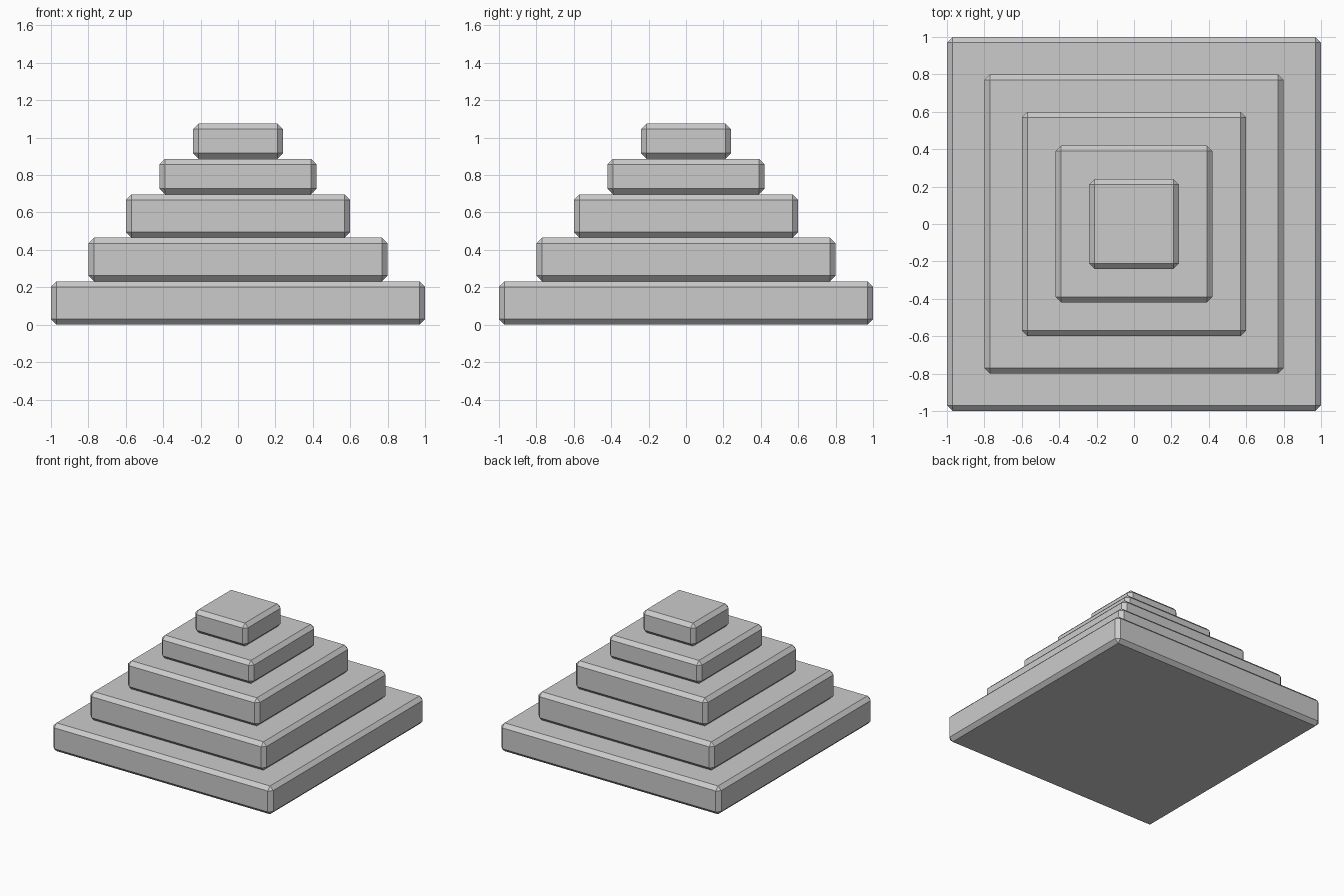
import bpy

if "Cube" in bpy.data.objects:
    bpy.data.objects.remove(bpy.data.objects["Cube"])

BEVEL = 0.03


def tier(name, half, z0, z1):
    """Square slab with every edge chamfered."""
    bpy.ops.mesh.primitive_cube_add(size=1, location=(0, 0, (z0 + z1) / 2))
    ob = bpy.context.object
    ob.name = name
    ob.scale = (2 * half, 2 * half, z1 - z0)
    bpy.ops.object.transform_apply(location=False, rotation=False, scale=True)
    mod = ob.modifiers.new("chamfer", 'BEVEL')
    mod.width = BEVEL
    mod.segments = 1
    mod.limit_method = 'NONE'
    return ob


# Stacked tiers, from the base up
half_widths = [1.0, 0.8, 0.6, 0.42, 0.24]
levels = [0, 0.232, 0.465, 0.697, 0.887, 1.077]
for i, half in enumerate(half_widths):
    tier(f"pyramid_tier_{i + 1}", half, levels[i], levels[i + 1])
